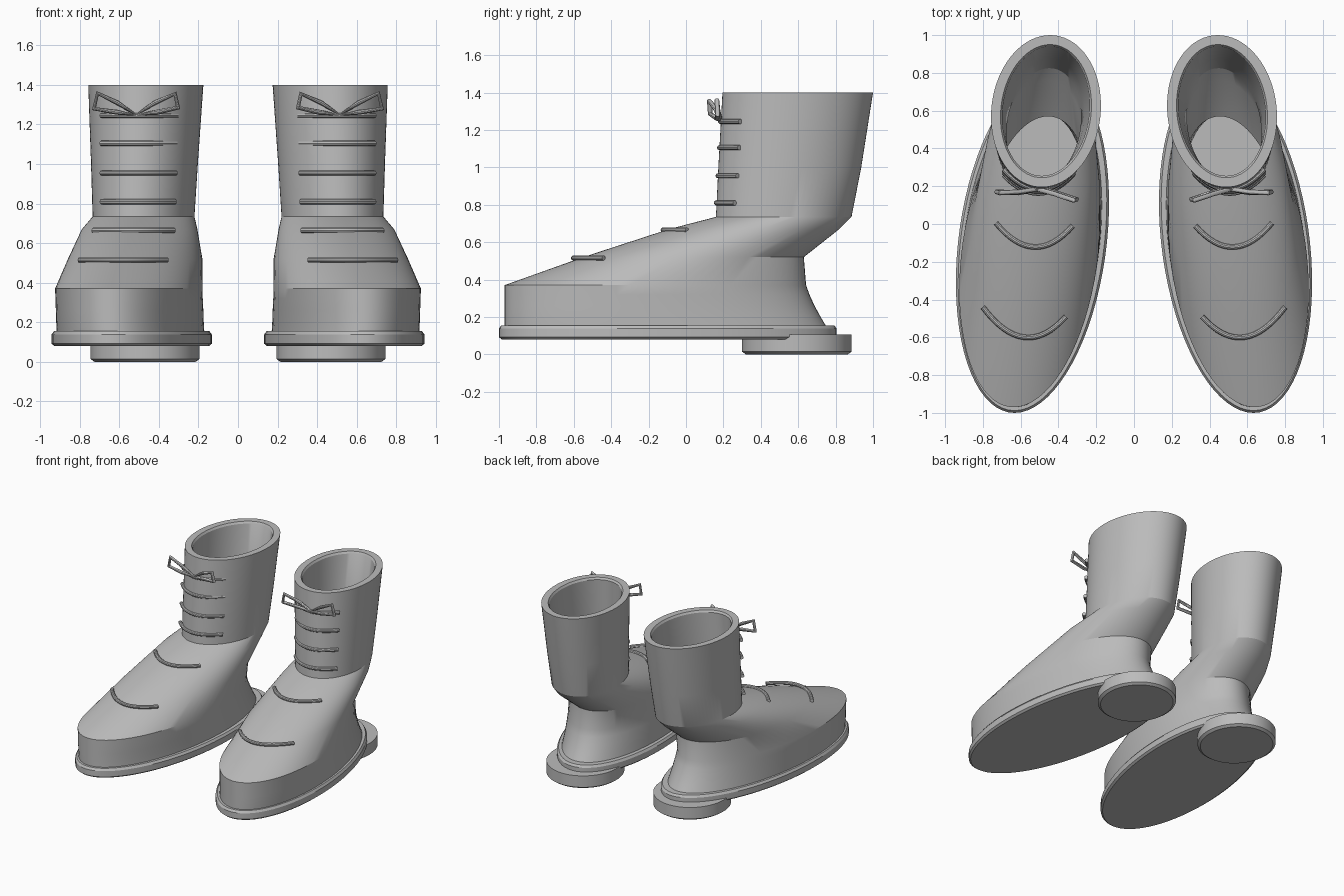
import bpy, bmesh, math

if "Cube" in bpy.data.objects:
    bpy.data.objects.remove(bpy.data.objects["Cube"])

SIDES = 72
grey = bpy.data.materials.new("plain grey")
grey.diffuse_color = (0.5, 0.5, 0.5, 1)
grey.use_nodes = True
grey.node_tree.nodes["Principled BSDF"].inputs["Base Color"].default_value = grey.diffuse_color


def finish(obj):
    """Assign the colour and smooth everything but the sharp edges."""
    bpy.ops.object.select_all(action='DESELECT')
    obj.select_set(True)
    bpy.context.view_layer.objects.active = obj
    if obj.type == 'CURVE':
        bpy.ops.object.convert(target='MESH')
        obj = bpy.context.object
    obj.data.materials.clear()
    obj.data.materials.append(grey)
    bpy.ops.object.shade_smooth_by_angle(angle=math.radians(25))


def ring(z, x0, x1, y0, y1, skew, inset=0.0):
    """Skewed ellipse from its bounds; skew moves the back end sideways."""
    sx, sy = (x1 - x0) / 2 - inset, (y1 - y0) / 2 - inset
    cx, cy = (x0 + x1) / 2, (y0 + y1) / 2
    w = math.sqrt(sx * sx - skew * skew)
    pts = []
    for i in range(SIDES):
        a = 2 * math.pi * i / SIDES
        pts.append((cx + w * math.cos(a) + skew * math.sin(a),
                    cy + sy * math.sin(a), z))
    return pts


def loft(name, rings, side):
    """Skin a stack of rings and cap both ends."""
    bm = bmesh.new()
    loops = [[bm.verts.new((side * x, y, z)) for x, y, z in r] for r in rings]
    for a, b in zip(loops, loops[1:]):
        for i in range(SIDES):
            j = (i + 1) % SIDES
            bm.faces.new((a[i], a[j], b[j], b[i]))
    bm.faces.new(loops[0])
    bm.faces.new(loops[-1])
    bmesh.ops.recalc_face_normals(bm, faces=bm.faces)
    me = bpy.data.meshes.new(name)
    bm.to_mesh(me)
    bm.free()
    obj = bpy.data.objects.new(name, me)
    bpy.context.collection.objects.link(obj)
    finish(obj)


def cord(name, paths, radius, side, closed=False):
    """Round cord along one or more paths."""
    cu = bpy.data.curves.new(name, 'CURVE')
    cu.dimensions = '3D'
    cu.bevel_depth = radius
    cu.bevel_resolution = 3
    cu.use_fill_caps = True
    for path in paths:
        sp = cu.splines.new('POLY')
        sp.points.add(len(path) - 1)
        for p, (x, y, z) in zip(sp.points, path):
            p.co = (side * x, y, z, 1)
        sp.use_cyclic_u = closed
    obj = bpy.data.objects.new(name, cu)
    bpy.context.collection.objects.link(obj)
    finish(obj)


# Cross-sections: height, x range, y range, skew
FOOT = [(0.15, 0.17, 0.917, -0.97, 0.75, -0.09),
        (0.20, 0.173, 0.919, -0.97, 0.72, -0.09),
        (0.26, 0.175, 0.921, -0.97, 0.687, -0.088),
        (0.32, 0.178, 0.923, -0.97, 0.66, -0.086),
        (0.37, 0.18, 0.925, -0.97, 0.642, -0.085),
        (0.52, 0.18, 0.86, -0.55, 0.63, -0.065),
        (0.67, 0.205, 0.79, -0.09, 0.82, -0.04),
        (0.735, 0.22, 0.735, 0.16, 0.885, -0.03)]
SHAFT = [(1.00, 0.203, 0.743, 0.173, 0.937, -0.027),
         (1.40, 0.175, 0.757, 0.195, 1.0, -0.022)]
SOLE = (0.132, 0.943, -1.0, 0.805, -0.095)
HEEL = (0.195, 0.745, 0.30, 0.885, 0.0)

# Laces: x start, x end, y at start, y at end, y at middle, height
LACES = [(0.31, 0.69, 0.29, 0.29, 0.185, 1.245),
         (0.315, 0.69, 0.285, 0.285, 0.18, 1.105),
         (0.315, 0.69, 0.275, 0.275, 0.172, 0.955),
         (0.32, 0.69, 0.265, 0.26, 0.163, 0.81),
         (0.325, 0.73, -0.01, 0.005, -0.122, 0.665),
         (0.36, 0.80, -0.49, -0.44, -0.60, 0.515)]


def lace_path(x0, x1, y0, y1, ym, z):
    path = []
    for i in range(17):
        t = i / 16
        u = 2 * t - 1
        # parabola through both ends and the middle
        y = ym + (y1 - y0) / 2 * u + ((y0 + y1) / 2 - ym) * u * u
        path.append((x0 + (x1 - x0) * t, y, z))
    return path


for side, label in ((-1, "left"), (1, "right")):
    # Boot upper: outside, flat rim, then the hollow inside
    outer = [ring(*r) for r in FOOT + SHAFT]
    inner = [ring(*SHAFT[1], inset=0.05),
             ring(1.385, *SHAFT[1][1:], inset=0.06)]
    inner += [ring(*r, inset=0.06) for r in [SHAFT[0]] + FOOT[:0:-1]]
    loft(label + "_boot_upper", outer + inner, side)

    # Welted sole with bevelled edges
    loft(label + "_sole", [ring(0.08, *SOLE, inset=0.015), ring(0.092, *SOLE),
                           ring(0.138, *SOLE),
                           ring(0.155, *SOLE, inset=0.012)], side)

    # Low round heel
    loft(label + "_heel", [ring(0.0, *HEEL, inset=0.02), ring(0.014, *HEEL),
                           ring(0.105, *HEEL)], side)

    # Laces across the shaft and the instep
    cord(label + "_laces", [lace_path(*p) for p in LACES], 0.014, side)

    # Bow with two open loops and a knot
    knot = (0.515, 0.185, 1.248)
    cord(label + "_bow",
         [[knot, (0.41, 0.165, 1.262), (0.303, 0.13, 1.285),
           (0.318, 0.125, 1.355), (0.42, 0.16, 1.31)],
          [knot, (0.61, 0.165, 1.262), (0.728, 0.17, 1.28),
           (0.71, 0.165, 1.358), (0.61, 0.17, 1.31)]], 0.013, side, True)
